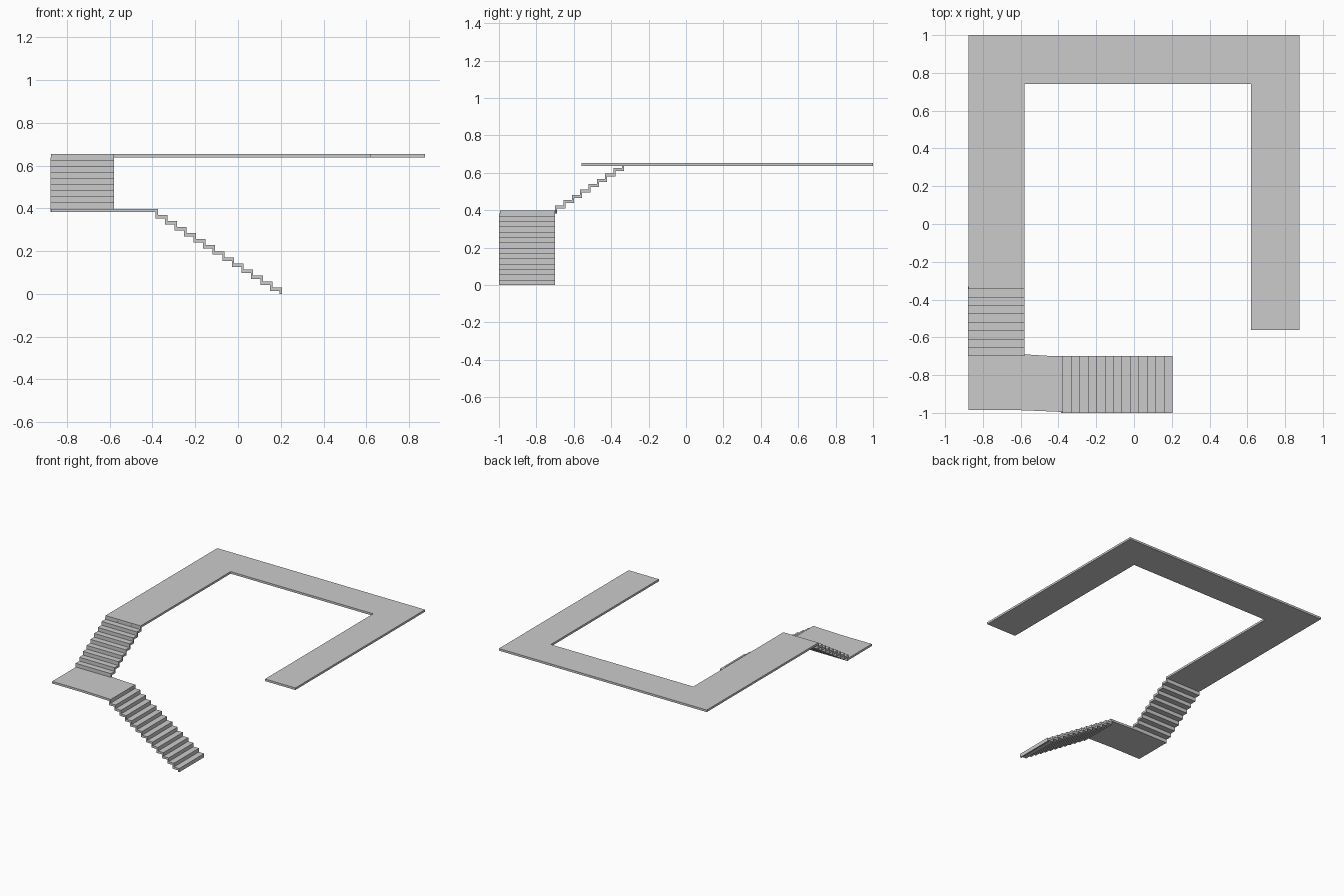
import bpy, bmesh
from mathutils import Vector

if "Cube" in bpy.data.objects:
    bpy.data.objects.remove(bpy.data.objects["Cube"])

RISE, TREAD = 0.0284, 0.0446
THICK, RISER = 0.016, 0.011      # slab / tread thickness, riser board thickness


def prism(name, points, direction):
    """Extrude a closed planar outline along a direction."""
    bm = bmesh.new()
    face = bm.faces.new([bm.verts.new(p) for p in points])
    ext = bmesh.ops.extrude_face_region(bm, geom=[face])
    verts = [v for v in ext["geom"] if isinstance(v, bmesh.types.BMVert)]
    bmesh.ops.translate(bm, verts=verts, vec=Vector(direction))
    bmesh.ops.recalc_face_normals(bm, faces=bm.faces)
    mesh = bpy.data.meshes.new(name)
    bm.to_mesh(mesh)
    bm.free()
    obj = bpy.data.objects.new(name, mesh)
    bpy.context.collection.objects.link(obj)
    return obj


def slab(name, outline, top):
    return prism(name, [(x, y, top - THICK) for x, y in outline], (0, 0, THICK))


def stair_profile(n, z0, drop=0.0):
    """Folded sheet profile (run, height) with n treads and a closing riser."""
    upper = [(0, z0 - drop)]
    lower = [(RISER, z0 - drop)]
    for i in range(n):
        z = z0 + (i + 1) * RISE
        upper += [(i * TREAD, z), ((i + 1) * TREAD, z)]
        lower += [(i * TREAD + RISER, z - THICK), ((i + 1) * TREAD + RISER, z - THICK)]
    end = z0 + (n + 1) * RISE - THICK
    upper.append((n * TREAD, end))
    lower.append((n * TREAD + RISER, end))
    return upper + lower[::-1]


landing_top = 14 * RISE
upper_top = landing_top + 9 * RISE

# lower flight climbs towards -x
prism("lower_stair_flight",
      [(0.205 - s, -1.0, z) for s, z in stair_profile(13, 0)], (0, 0.30, 0))

# slightly irregular corner landing
slab("corner_landing",
     [(-0.875, -0.985), (-0.62, -0.985), (-0.375, -0.995), (-0.375, -0.70),
      (-0.42, -0.70), (-0.58, -0.69), (-0.875, -0.69)], landing_top)

# upper flight climbs towards +y
prism("upper_stair_flight",
      [(-0.878, -0.70 + s, z) for s, z in stair_profile(8, landing_top, THICK)],
      (0.298, 0, 0))

# U-shaped gallery floor
slab("gallery_floor",
     [(-0.875, -0.343), (-0.58, -0.343), (-0.58, 0.74), (0.62, 0.74),
      (0.62, -0.56), (0.875, -0.56), (0.875, 1.0), (-0.875, 1.0)], upper_top)
